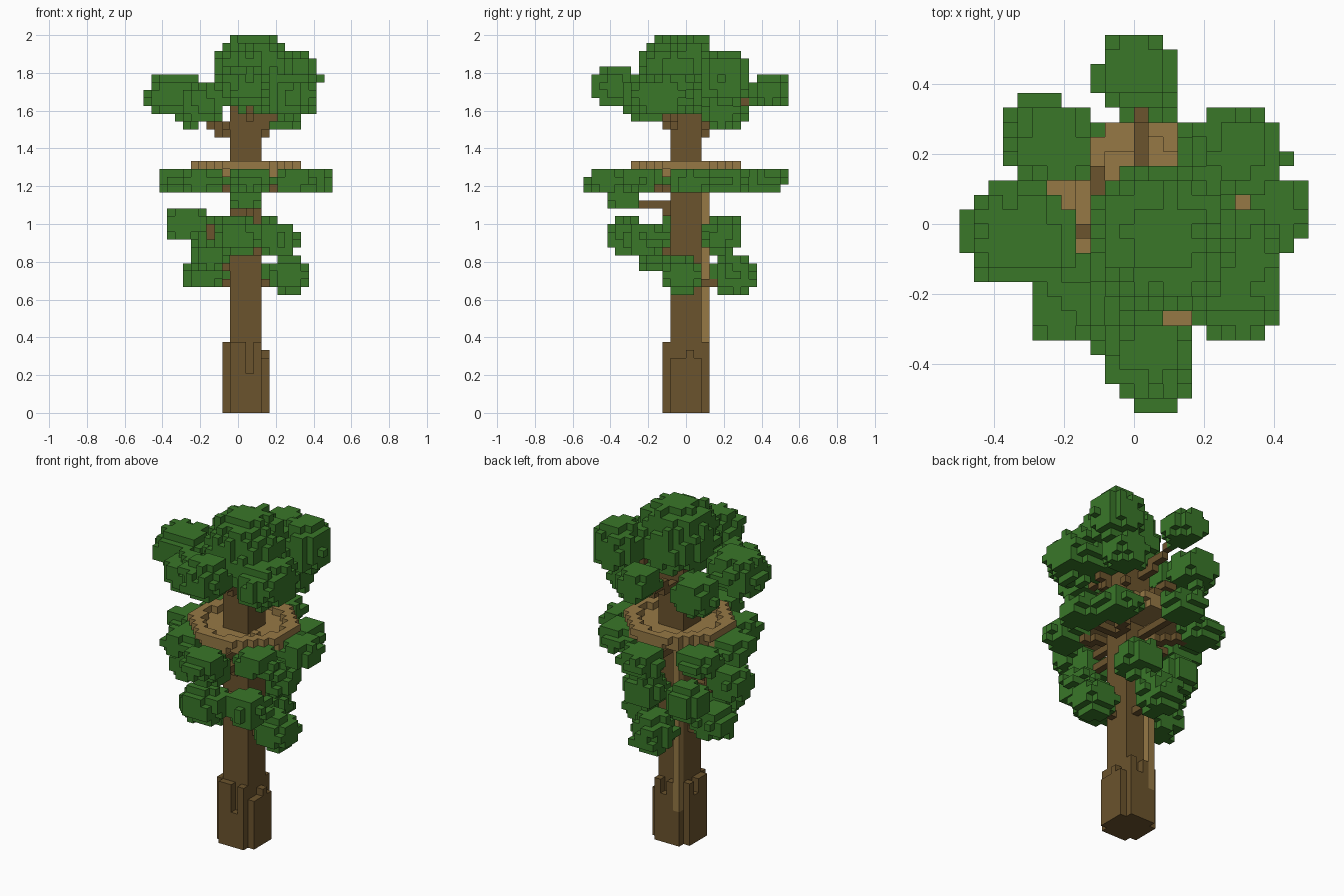
import bpy
import bmesh
import random
from mathutils import Vector

random.seed(5)
UNIT = 1 / 24  # edge of one block

cube = bpy.data.objects.get("Cube")
if cube:
    bpy.data.objects.remove(cube, do_unlink=True)


def make_material(name, color):
    mat = bpy.data.materials.new(name)
    mat.use_nodes = True
    rgba = (*color, 1)
    mat.diffuse_color = rgba
    mat.node_tree.nodes["Principled BSDF"].inputs["Base Color"].default_value = rgba
    return mat


green = make_material("leaf green", (.041, .184, .022))
bark = make_material("bark brown", (.147, .087, .026))
plank = make_material("plank tan", (.305, .19, .06))

grid = {}  # block position -> part name; the first part to claim a block keeps it


def box(part, x, y, z):
    for i in range(*x):
        for j in range(*y):
            for k in range(*z):
                grid.setdefault((i, j, k), part)


def blob(part, center, radii):
    """Rounded lump of blocks with a ragged surface."""
    c, r = Vector(center), Vector(radii)
    lo = [int(a - b) - 2 for a, b in zip(c, r)]
    hi = [int(a + b) + 2 for a, b in zip(c, r)]
    for i in range(lo[0], hi[0]):
        for j in range(lo[1], hi[1]):
            for k in range(lo[2], hi[2]):
                p = Vector((i + .5, j + .5, k + .5)) - c
                d = sum(abs(a / b) ** 2.3 for a, b in zip(p, r))
                if d < 1 + random.uniform(-.25, .15):
                    grid.setdefault((i, j, k), part)


def branch(part, start, end):
    a, b = Vector(start), Vector(end)
    steps = int((b - a).length * 2)
    for s in range(steps + 1):
        p = a.lerp(b, s / steps)
        grid.setdefault(tuple(int(v // 1) for v in p), part)


# Trunk and the stepped roots around its foot
box("trunk", (-1, 3), (-2, 2), (0, 44))
for n, (front, back, left, right) in enumerate(
        [(9, 5, 7, 9), (9, 9, 7, 9), (5, 7, 8, 7), (9, 9, 7, 9)]):
    box("roots", (n - 1, n), (-3, -2), (0, front))
    box("roots", (n - 1, n), (2, 3), (0, back))
    box("roots", (3, 4), (n - 2, n - 1), (0, left))
    box("roots", (-2, -1), (n - 2, n - 1), (0, right))

# Pole up the back, round lookout floor with a small step, and raised rim
box("climbing_pole", (-1, 0), (2, 3), (5, 30))
box("platform_step", (4, 5), (-3, -2), (31, 32))
for i in range(-7, 9):
    for j in range(-8, 8):
        dist = Vector((i - .5, j + .5)).length
        if dist < 6.7:
            box("platform_floor", (i, i + 1), (j, j + 1), (30, 31))
        if 5.7 < dist < 7.1:
            box("platform_rim", (i, i + 1), (j, j + 1), (31, 32))

# Leaf clusters: centre and radii in blocks
crown = [
    ((2, -.9, 43), (5.1, 5.1, 5.2)),
    ((-7.8, -.8, 40.5), (4.2, 3.5, 2.7)),
    ((1, -9, 41.4), (3, 3, 2.6)),
    ((.3, 10.5, 41), (2.7, 2.7, 2.2)),
    ((7.2, 5, 42.5), (3.3, 3.3, 3.5)),
    ((6.9, -3.4, 40.2), (3.5, 4.4, 2.9)),
    ((-4.3, -5, 39.4), (2.9, 2.9, 2.4)),
    ((-5.5, 5.5, 38.8), (2.9, 2.8, 2.5)),
    ((5.5, 4.7, 38), (2.6, 2.7, 2.2)),
]
middle = [((x, y, 29.5), (2.8, 2.8, 1.7)) for x, y in (
    (-7.3, 0), (9.3, .5), (1.5, -10.2), (0, 10.2),
    (7, -5.7), (7, 5), (-6.2, 6), (-4.5, -5.5))]
lower = [
    ((1, -8, 27.5), (2.4, 2.4, 1.6)),
    ((-6.5, -1, 24), (2.6, 2.6, 2.2)),
    ((0, -7.5, 22.5), (3, 2.7, 2.4)),
    ((5, -5, 22), (2.7, 2.7, 2.3)),
    ((3.1, 4.7, 22.6), (2.7, 2.7, 2.4)),
    ((-3.5, 4.5, 22.5), (2.7, 2.7, 2.3)),
    ((6.5, -.5, 17.5), (2.7, 2.7, 2.5)),
    ((-4.5, 0, 18), (2.7, 2.7, 2.2)),
    ((1, 6, 17.5), (2.7, 3, 2.4)),
    ((-3.5, -4, 19.7), (2.3, 2.3, 1.8)),
]
tiers = (("crown_leaves", crown, 5), ("middle_leaves", middle, 1),
         ("lower_leaves", lower, 2))
for part, clusters, _ in tiers:
    for center, radii in clusters:
        blob(part, center, radii)

# Branches rising from the trunk into every cluster
for _, clusters, drop in tiers:
    for (x, y, z), _r in clusters:
        branch("branches", (1, 0, z - drop), (x, y, z - .5))

# Turn each part into a mesh of its exposed block faces
SIDES = [Vector(v) for v in
         ((1, 0, 0), (-1, 0, 0), (0, 1, 0), (0, -1, 0), (0, 0, 1), (0, 0, -1))]


def build(part, mat):
    bm = bmesh.new()
    verts = {}
    for cell in [c for c, name in grid.items() if name == part]:
        mid = Vector(cell) + Vector((.5, .5, .5))
        for n in SIDES:
            if tuple(int(v) for v in Vector(cell) + n) in grid:
                continue
            u = Vector((n.y, n.z, n.x))
            w = n.cross(u)
            corners = []
            for a, b in ((-1, -1), (1, -1), (1, 1), (-1, 1)):
                p = mid + (n + u * a + w * b) / 2
                key = tuple(round(v) for v in p)
                if key not in verts:
                    verts[key] = bm.verts.new(Vector(key) * UNIT)
                corners.append(verts[key])
            bm.faces.new(corners)
    mesh = bpy.data.meshes.new(part)
    bm.to_mesh(mesh)
    bm.free()
    mesh.materials.append(mat)
    bpy.context.collection.objects.link(bpy.data.objects.new(part, mesh))


for part in ("trunk", "roots", "branches"):
    build(part, bark)
for part in ("climbing_pole", "platform_floor", "platform_step", "platform_rim"):
    build(part, plank)
for part in ("crown_leaves", "middle_leaves", "lower_leaves"):
    build(part, green)
